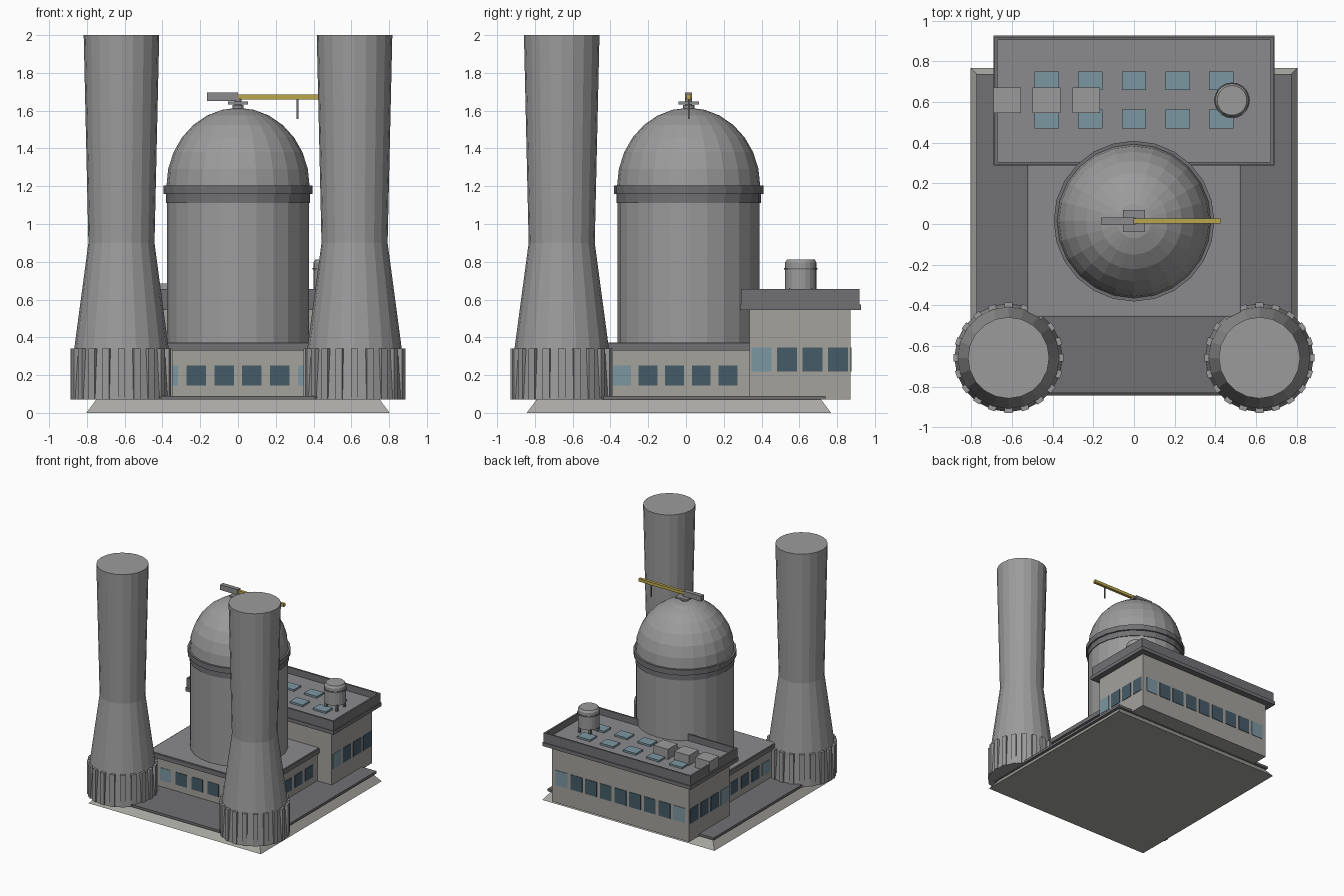
import bpy, bmesh, math
from mathutils import Matrix, Vector

if "Cube" in bpy.data.objects:
    bpy.data.objects.remove(bpy.data.objects["Cube"])


def material(name, rgb):
    m = bpy.data.materials.new(name)
    m.diffuse_color = (*rgb, 1)
    m.use_nodes = True
    m.node_tree.nodes["Principled BSDF"].inputs["Base Color"].default_value = m.diffuse_color
    return m


WALL = material("warm_concrete", (0.37, 0.36, 0.335))
SLAB = material("slab_concrete", (0.40, 0.395, 0.37))
CONCRETE = material("tower_concrete", (0.33, 0.33, 0.33))
ROOF = material("roof_grey", (0.26, 0.26, 0.27))
TRIM = material("dark_trim", (0.165, 0.165, 0.175))
GLASS = material("pale_glass", (0.20, 0.31, 0.36))
DARK = material("dark_glass", (0.06, 0.105, 0.135))
YELLOW = material("crane_yellow", (0.50, 0.39, 0.07))


def finish(name, bm, mat=None):
    bmesh.ops.recalc_face_normals(bm, faces=bm.faces)
    me = bpy.data.meshes.new(name)
    bm.to_mesh(me)
    bm.free()
    ob = bpy.data.objects.new(name, me)
    bpy.context.collection.objects.link(ob)
    if mat:
        me.materials.append(mat)
    return ob


def add_box(bm, lo, hi, turn=Matrix()):
    lo, hi = Vector(lo), Vector(hi)
    m = turn @ Matrix.Translation((lo + hi) / 2) @ Matrix.Diagonal((*(hi - lo), 1))
    return bmesh.ops.create_cube(bm, size=1, matrix=m)["verts"]


def boxes(name, spans, mat=None):
    bm = bmesh.new()
    for lo, hi in spans:
        add_box(bm, lo, hi)
    return finish(name, bm, mat)


def lathe(name, profile, sides, at, mat=None):
    """Closed solid of revolution from (radius, z) points."""
    bm = bmesh.new()
    rings = []
    for r, z in profile:
        rings.append([bm.verts.new((at[0] + r * math.cos(math.tau * i / sides),
                                    at[1] + r * math.sin(math.tau * i / sides), z))
                      for i in range(sides)])
    for a, b in zip(rings, rings[1:]):
        for i in range(sides):
            j = (i + 1) % sides
            bm.faces.new((a[i], a[j], b[j], b[i]))
    bm.faces.new(rings[0])
    bm.faces.new(rings[-1])
    return finish(name, bm, mat)


def tray(name, lo, hi, rim, depth, mat, floor_mat):
    """Box with a sunken top."""
    bm = bmesh.new()
    add_box(bm, lo, hi)
    top = max(bm.faces, key=lambda f: f.calc_center_median().z)
    bmesh.ops.inset_region(bm, faces=[top], thickness=rim)
    new = bmesh.ops.extrude_face_region(bm, geom=[top])["geom"]
    bmesh.ops.delete(bm, geom=[f for f in [top] if f.is_valid], context="FACES_ONLY")
    bmesh.ops.translate(bm, verts=[v for v in new if isinstance(v, bmesh.types.BMVert)],
                        vec=(0, 0, -depth))
    for f in new:
        if isinstance(f, bmesh.types.BMFace):
            f.material_index = 1
    ob = finish(name, bm, mat)
    ob.data.materials.append(floor_mat)
    return ob


def windows(name, axis, wall, centres, width, z0, z1, pale):
    """Panes on a wall facing x or y; indices in pale get light glass."""
    groups = {"pale": [], "dark": []}
    for i, c in enumerate(centres):
        a, b = c - width / 2, c + width / 2
        lo, hi = wall - 0.004, wall + 0.004
        span = ((lo, a, z0), (hi, b, z1)) if axis == "x" else ((a, lo, z0), (b, hi, z1))
        groups["pale" if i in pale else "dark"].append(span)
    for tone, spans in groups.items():
        boxes(f"{name}_{tone}", spans, GLASS if tone == "pale" else DARK)


# Ground slab with sloped sides, and the paved deck on it
bm = bmesh.new()
for v in add_box(bm, (-0.803, -0.843, 0), (0.803, 0.768, 0.07)):
    if v.co.z > 0.03:
        v.co.x *= 0.935
        v.co.y = -0.0375 + (v.co.y + 0.0375) * 0.935
finish("ground_slab", bm, SLAB)
boxes("paved_deck", [((-0.775, -0.83, 0.07), (0.775, 0.738, 0.09))], TRIM)

# Cooling towers with ribbed skirts
SIDES = 20
for side, sx in (("left", -0.617), ("right", 0.617)):
    at = (sx, -0.658)
    lathe(f"cooling_tower_{side}", [(0.267, 0.07), (0.25, 0.34), (0.175, 0.90), (0.2, 2.0)],
          SIDES, at, CONCRETE)
    bm = bmesh.new()
    for i in range(SIDES):
        turn = Matrix.Translation((*at, 0)) @ Matrix.Rotation(math.tau * i / SIDES, 4, "Z")
        add_box(bm, (0.23, -0.019, 0.07), (0.271, 0.019, 0.34), turn)
    finish(f"tower_ribs_{side}", bm, CONCRETE)

# Reactor drum, collar rings and dome
C = (0, 0.014)
lathe("reactor_drum", [(0.376, 0.09), (0.376, 1.12)], 24, C, CONCRETE)
lathe("reactor_collar", [(0.382, 1.11), (0.382, 1.16), (0.395, 1.16), (0.395, 1.205)], 24, C, TRIM)
steps = 7
dome = [(max(0.379 * math.cos(t), 0.004), 1.20 + 0.415 * math.sin(t))
        for t in (math.pi / 2 * k / steps for k in range(steps + 1))]
lathe("reactor_dome", dome, 24, C, CONCRETE)

# Crane on the dome
y = C[1]
lathe("crane_pivot", [(0.03, 1.60), (0.03, 1.63), (0.018, 1.63), (0.018, 1.665)], 12, C, ROOF)
boxes("crane_turntable", [((-0.054, y - 0.054, 1.633), (0.054, y + 0.054, 1.648))], ROOF)
boxes("crane_counterweight", [((-0.163, y - 0.018, 1.65), (0, y + 0.018, 1.695))], ROOF)
boxes("crane_jib", [((0, y - 0.012, 1.66), (0.425, y + 0.012, 1.685))], YELLOW)
boxes("crane_hook", [((0.311, y - 0.004, 1.555), (0.319, y + 0.004, 1.665))], TRIM)

# Low plinth hall around the drum
boxes("plinth_walls", [((-0.505, -0.435, 0.09), (0.505, 0.36, 0.335))], WALL)
boxes("plinth_eave", [((-0.527, -0.457, 0.33), (0.527, 0.34, 0.367))], TRIM)
boxes("plinth_roof", [((-0.519, -0.449, 0.36), (0.519, 0.34, 0.372))], ROOF)
windows("plinth_front_windows", "y", -0.435, [0.148 * (i - 2.5) for i in range(6)],
        0.103, 0.145, 0.25, (0, 5))
for side, s in (("left", -1), ("right", 1)):
    windows(f"plinth_{side}_windows", "x", s * 0.505, [-0.342 + 0.141 * i for i in range(5)],
            0.1, 0.145, 0.25, (0,))

# Rear office block
boxes("office_walls", [((-0.64, 0.335, 0.07), (0.64, 0.872, 0.55))], WALL)
boxes("office_eave", [((-0.692, 0.287, 0.545), (0.692, 0.926, 0.575))], TRIM)
tray("office_parapet_roof", (-0.685, 0.292, 0.57), (0.685, 0.918, 0.655), 0.02, 0.055, TRIM, ROOF)
windows("office_back_windows", "y", 0.872, [0.137 * (i - 4) for i in range(9)],
        0.108, 0.22, 0.345, (0, 8))
for side, s in (("left", -1), ("right", 1)):
    windows(f"office_{side}_windows", "x", s * 0.64, [0.4 + 0.135 * i for i in range(4)],
            0.106, 0.22, 0.345, (0,))

# Rooftop skylights and air handling units
boxes("skylights", [((x - 0.06, yy - 0.046, 0.595), (x + 0.06, yy + 0.046, 0.615))
                    for x in (-0.43, -0.215, 0, 0.215, 0.43) for yy in (0.705, 0.516)], GLASS)
boxes("air_units", [((x - 0.068, 0.547, 0.595), (x + 0.068, 0.672, 0.685))
                    for x in (-0.623, -0.43, -0.235)], CONCRETE)

# Water tank on legs
T = (0.482, 0.608)
lathe("water_tank", [(0.083, 0.65), (0.083, 0.795), (0.073, 0.812)], 20, T, CONCRETE)
lathe("water_tank_band", [(0.088, 0.758), (0.088, 0.768)], 20, T, TRIM)
boxes("water_tank_legs", [((T[0] + a - 0.009, T[1] + b - 0.009, 0.595),
                           (T[0] + a + 0.009, T[1] + b + 0.009, 0.66))
                          for a in (-0.05, 0.05) for b in (-0.05, 0.05)], TRIM)
